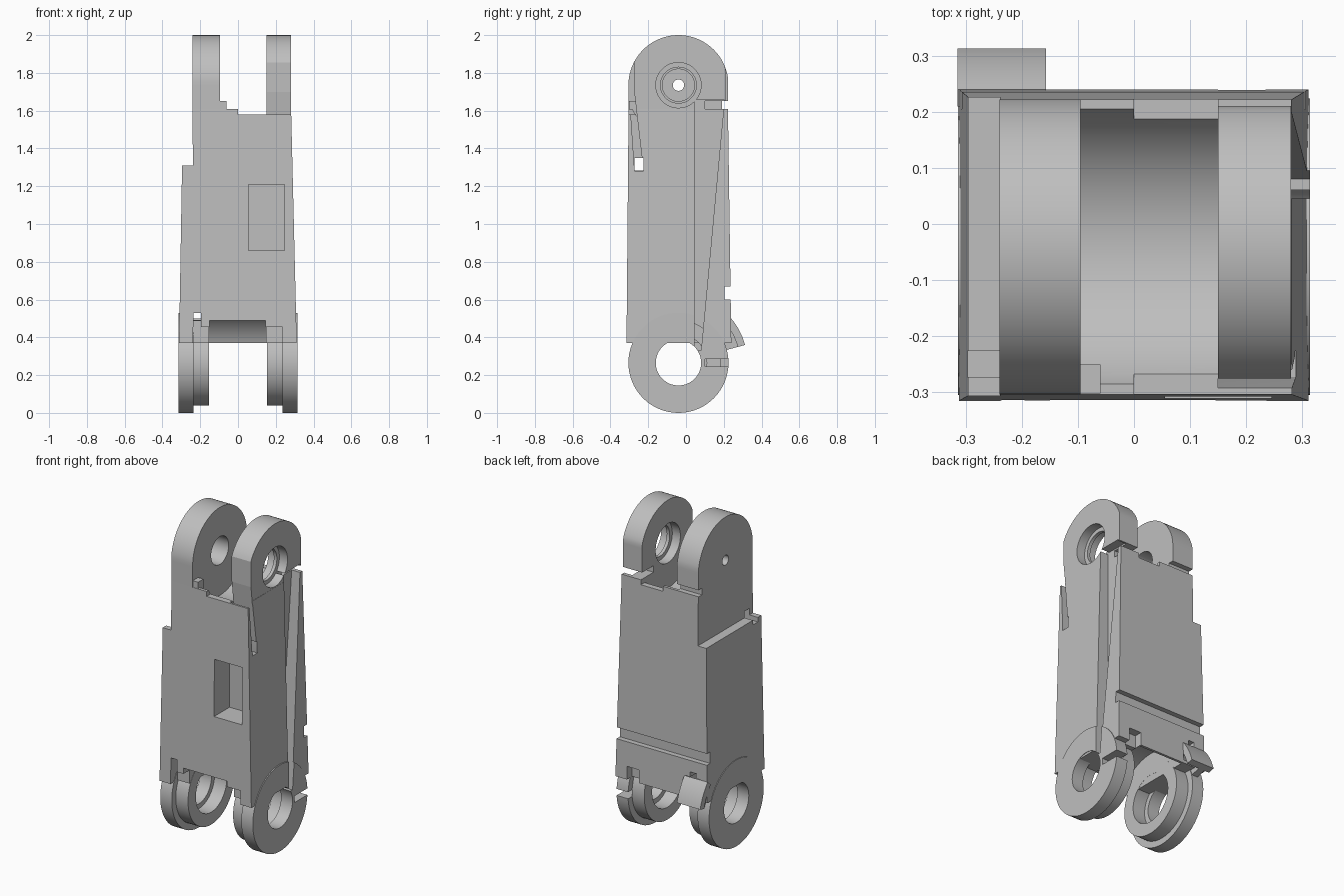
import bpy, bmesh, math

if "Cube" in bpy.data.objects:
    bpy.data.objects.remove(bpy.data.objects["Cube"], do_unlink=True)

grey = bpy.data.materials.new("plain grey")
grey.use_nodes = True
COLOR = (0.52, 0.52, 0.52, 1)
grey.diffuse_color = COLOR
grey.node_tree.nodes["Principled BSDF"].inputs["Base Color"].default_value = COLOR

CY, LOW, HIGH, R = -0.04, 0.265, 1.735, 0.265   # pivot axis and lug radius


def prism(name, pts, x0, x1):
    """Extrude a (y, z) profile along x."""
    bm = bmesh.new()
    a = [bm.verts.new((x0, y, z)) for y, z in pts]
    b = [bm.verts.new((x1, y, z)) for y, z in pts]
    bm.faces.new(a)
    bm.faces.new(b)
    for i in range(len(pts)):
        j = (i + 1) % len(pts)
        bm.faces.new((a[i], a[j], b[j], b[i]))
    bmesh.ops.recalc_face_normals(bm, faces=bm.faces)
    mesh = bpy.data.meshes.new(name)
    bm.to_mesh(mesh)
    bm.free()
    mesh.materials.append(grey)
    ob = bpy.data.objects.new(name, mesh)
    bpy.context.collection.objects.link(ob)
    return ob


def box(name, x0, x1, y0, y1, z0, z1):
    return prism(name, [(y0, z0), (y1, z0), (y1, z1), (y0, z1)], x0, x1)


def arc(z, r, start, end, n):
    return [(CY + r * math.cos(math.radians(start + (end - start) * i / n)),
             z + r * math.sin(math.radians(start + (end - start) * i / n)))
            for i in range(n + 1)]


def disc(name, z, r, x0, x1):
    return prism(name, arc(z, r, 0, 360, 64)[:-1], x0, x1)


def cut(target, *cutters):
    bpy.context.view_layer.objects.active = target
    for c in cutters:
        c.hide_render = True
        mod = target.modifiers.new("cut", "BOOLEAN")
        mod.operation, mod.solver, mod.object = "DIFFERENCE", "EXACT", c
        bpy.ops.object.modifier_apply(modifier=mod.name)
        bpy.data.objects.remove(c, do_unlink=True)


def side_groove():
    return prism("groove", [(0.045, 1.66), (0.045, 0.33), (0.08, 0.33),
                            (0.2, 1.62), (0.2, 1.66)], 0.225, 0.4)


def front_slit():
    return prism("slit", [(-0.292, 1.7), (-0.292, 1.58), (-0.272, 1.28),
                          (-0.225, 1.28), (-0.274, 1.7)], 0.15, 0.4)


# Tapered main body
body = box("body", -0.312, 0.311, -0.315, 0.24, 0.37, 1.61)
for v in body.data.vertices:
    if v.co.z > 1:
        v.co.x = -0.291 if v.co.x < 0 else 0.281
        v.co.y = -0.304 if v.co.y < 0 else 0.222
cut(body,
    box("shoulder", -0.5, -0.239, -0.5, 0.5, 1.31, 2),
    disc("saddle", HIGH, 0.275, -0.096, 0.151),
    disc("arch", LOW, 0.285, -0.154, 0.149),
    box("top_drop", 0, 0.151, -0.5, 0.5, 1.58, 2),
    box("front_drop", 0.1, 0.5, -0.5, -0.25, 1.58, 2),
    box("window", 0.055, 0.245, -0.5, -0.16, 0.86, 1.21),
    box("through_slot", -0.5, 0.5, -0.273, -0.226, 1.282, 1.35),
    side_groove(), front_slit(),
    box("back_seam", -0.5, 0.5, 0.205, 0.5, 0.6, 0.67),
    box("front_notch", -0.15, 0.145, -0.5, -0.15, 0.3, 0.49),
    box("front_clearance", -0.238, 0.236, -0.5, -0.25, 0.3, 0.455),
    box("small_notch", -0.236, -0.195, -0.5, 0.5, 0.49, 0.53),
    box("small_notch_front", -0.236, -0.195, -0.5, -0.25, 0.4, 0.51),
    box("back_clearance", 0.15, 0.234, 0.19, 0.5, 0.3, 0.45),
    box("latch_pocket", -0.262, -0.16, 0.13, 0.5, 0.39, 0.5))


# Upper pair of lugs
def upper_lug(name, x0, x1, y0, y1):
    pts = [(min(max(y, y0), y1), z) for y, z in arc(HIGH, R, 0, 180, 40)]
    return prism(name, [(y1, 1.42)] + pts + [(y0, 1.42)], x0, x1)


left_lug = upper_lug("left_in_view_upper_lug", -0.24, -0.095, -0.304, 0.222)
left_lug.name = "upper_lug_right"
cut(left_lug,
    disc("bore", HIGH, 0.085, -0.2, 0.1),
    disc("pin_hole", HIGH, 0.03, -0.4, 0.1),
    box("lug_slit", -0.5, 0.1, 0.19, 0.5, 1.61, 1.65))

right_lug = upper_lug("upper_lug_left", 0.15, 0.28, -0.275, 0.21)
cut(right_lug,
    disc("bore", HIGH, 0.095, 0, 0.5),
    disc("outer_counterbore", HIGH, 0.12, 0.225, 0.5),
    disc("inner_counterbore", HIGH, 0.12, 0, 0.205),
    box("lug_slit", 0, 0.5, 0.1, 0.5, 1.61, 1.65),
    side_groove(), front_slit())

front_tab = box("front_tab", -0.1, -0.06, -0.302, -0.25, 1.55, 1.65)

# Lower pair of stepped lugs
for side, name in ((1, "left"), (-1, "right")):
    outer = disc("lower_lug_" + name, LOW, R, side * 0.236, side * 0.314)
    inner = disc("lower_collar_" + name, LOW, 0.226, side * 0.153, side * 0.237)
    cut(outer, disc("hole", LOW, 0.12, side * 0.1, side * 0.5))
    cut(inner, disc("hole", LOW, 0.15, side * 0.1, side * 0.5))
    if side > 0:
        cut(outer, side_groove(),
            box("lug_slot", 0.2, 0.5, 0.1, 0.4, 0.245, 0.285))

# Curved latch on the back with its webs
prism("latch_plate", arc(LOW, 0.365, 15, 40, 10) + arc(LOW, 0.325, 40, 15, 10),
      -0.315, -0.157)
web = arc(LOW, 0.34, 15, 40, 6) + arc(LOW, 0.23, 40, 15, 6)
prism("latch_web", web, -0.28, -0.24)
prism("latch_rib", arc(LOW, 0.34, 32, 40, 4) + arc(LOW, 0.25, 40, 32, 4),
      -0.28, -0.16)

# Crisp edges with smooth round surfaces
bpy.ops.object.select_all(action="DESELECT")
for ob in bpy.context.collection.objects:
    if ob.type == "MESH" and grey.name in ob.data.materials:
        ob.select_set(True)
        bpy.context.view_layer.objects.active = ob
bpy.ops.object.shade_smooth_by_angle(angle=math.radians(25))
